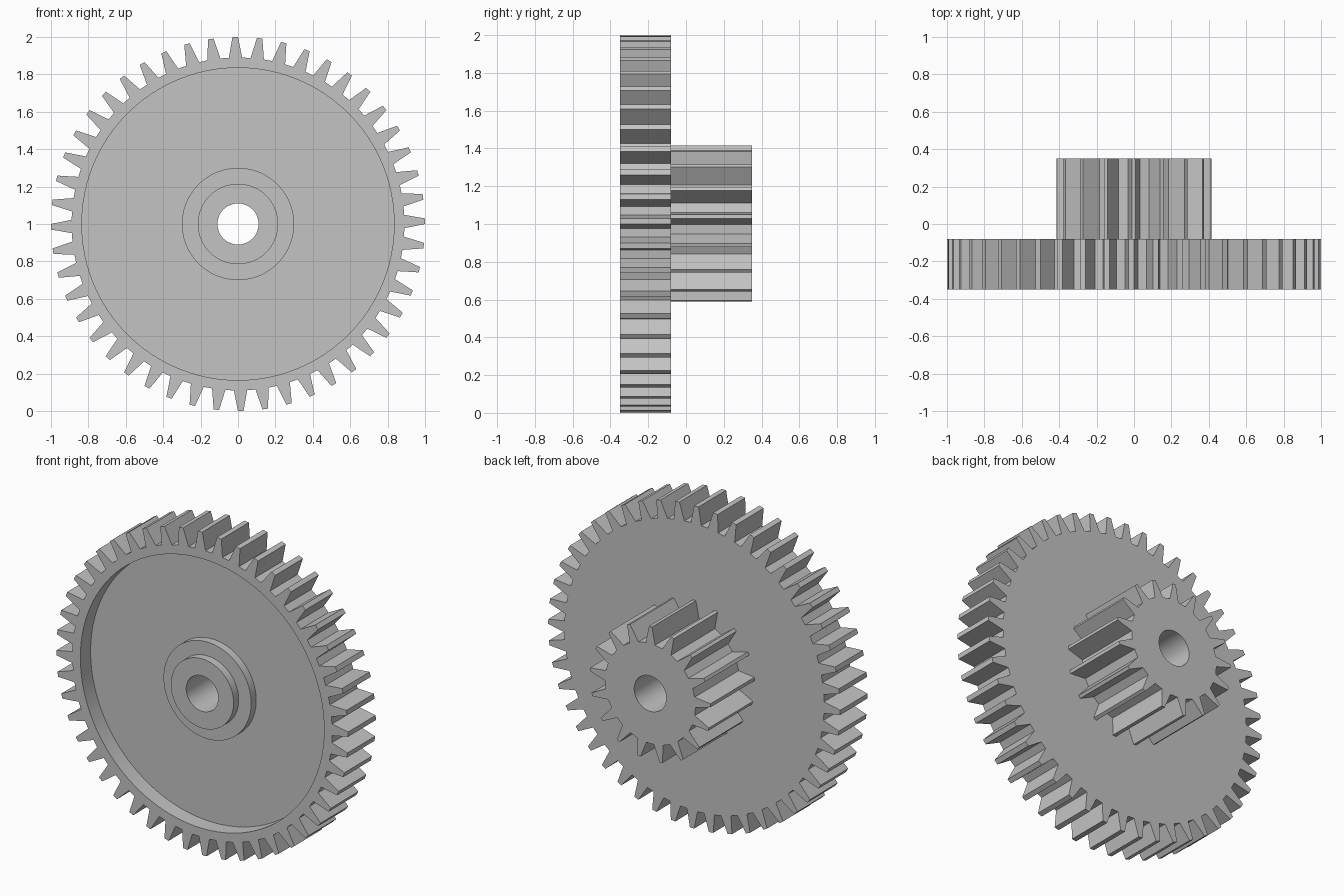
import bpy
import bmesh
from math import cos, sin, radians, tau

cube = bpy.data.objects.get("Cube")
if cube:
    bpy.data.objects.remove(cube, do_unlink=True)

GREY = (0.55, 0.55, 0.55, 1.0)
grey = bpy.data.materials.new("light_grey")
grey.use_nodes = True
grey.diffuse_color = GREY
grey.node_tree.nodes["Principled BSDF"].inputs["Base Color"].default_value = GREY

# Key depths along the axle and the bore radius
FRONT, JOIN, BACK = -0.35, -0.08, 0.35
FLOOR, STEP = -0.25, -0.30
BORE = 0.11


def circle(radius, count=96):
    return [(radius * cos(tau * i / count), radius * sin(tau * i / count))
            for i in range(count)]


def toothed(teeth, root, tip, root_half, tip_half, turn):
    """Outline of straight-sided teeth; half widths and turn in degrees."""
    points = []
    for i in range(teeth):
        for radius, offset in ((root, -root_half), (tip, -tip_half),
                               (tip, tip_half), (root, root_half)):
            a = tau * i / teeth + radians(turn + offset)
            points.append((radius * cos(a), radius * sin(a)))
    return points


def build_shell(name, stations):
    """Join (outline, depth) stations: walls along the axle, flat rings across."""
    bm = bmesh.new()
    previous = None
    for outline, depth in stations:
        verts = [bm.verts.new((x, depth, z + 1)) for x, z in outline]
        edges = [bm.edges.new((verts[i - 1], v)) for i, v in enumerate(verts)]
        if previous:
            old_verts, old_edges, old_depth = previous
            if old_depth == depth:
                bmesh.ops.triangle_fill(bm, edges=old_edges + edges,
                                        use_beauty=True, normal=(0, -1, 0))
            else:
                for i in range(len(verts)):
                    bm.faces.new((old_verts[i - 1], old_verts[i],
                                  verts[i], verts[i - 1]))
        previous = verts, edges, depth
    bmesh.ops.recalc_face_normals(bm, faces=bm.faces)
    mesh = bpy.data.meshes.new(name)
    bm.to_mesh(mesh)
    bm.free()
    mesh.materials.append(grey)
    obj = bpy.data.objects.new(name, mesh)
    bpy.context.collection.objects.link(obj)
    bpy.ops.object.select_all(action='DESELECT')
    obj.select_set(True)
    bpy.context.view_layer.objects.active = obj
    bpy.ops.object.shade_smooth_by_angle(angle=radians(30))
    return obj


wheel_teeth = toothed(48, 0.89, 1.0, 2.3, 0.85, 0.85)
pinion_teeth = toothed(17, 0.31, 0.415, 5.9, 1.4, 5.5)
recess, hub, collar, bore = (circle(r) for r in (0.835, 0.30, 0.215, BORE))

# Large wheel: toothed rim, dished front, stepped hub and bore
build_shell("large_gear_wheel", [
    (pinion_teeth, JOIN), (wheel_teeth, JOIN), (wheel_teeth, FRONT),
    (recess, FRONT), (recess, FLOOR), (hub, FLOOR), (hub, STEP),
    (collar, STEP), (collar, FRONT), (bore, FRONT), (bore, JOIN)])

# Small gear behind the wheel, on the same bore
build_shell("small_gear", [
    (bore, JOIN), (bore, BACK), (pinion_teeth, BACK), (pinion_teeth, JOIN)])
